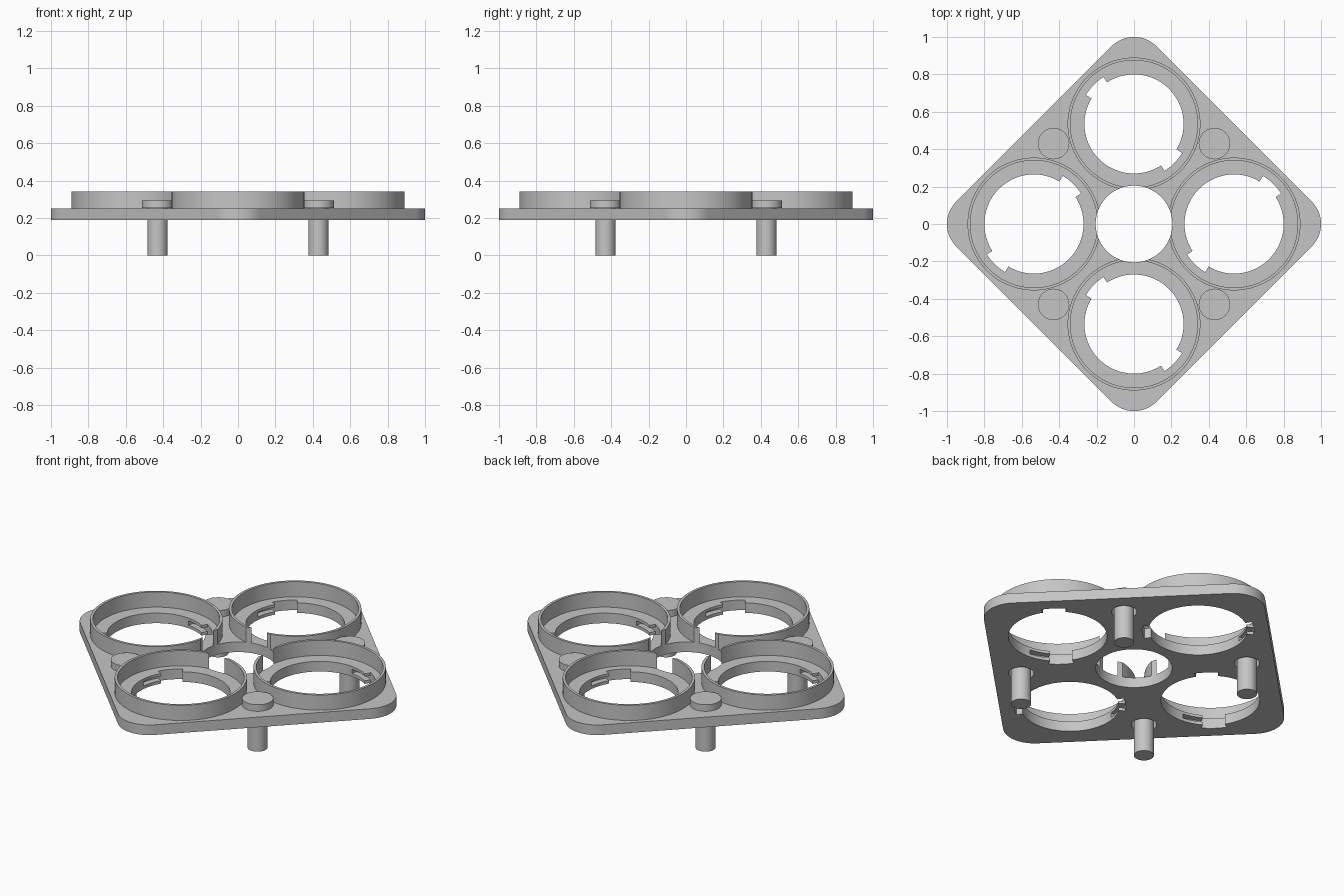
import bpy, bmesh
from math import sin, cos, pi, radians

if "Cube" in bpy.data.objects:
    bpy.data.objects.remove(bpy.data.objects["Cube"], do_unlink=True)

grey = bpy.data.materials.new("light grey plastic")
grey.use_nodes = True
COLOUR = (0.56, 0.56, 0.56, 1)
grey.diffuse_color = COLOUR
grey.node_tree.nodes["Principled BSDF"].inputs["Base Color"].default_value = COLOUR

BOTTOM, TOP, RIM = 0.19, 0.25, 0.34   # plate underside, plate top, ring top
RING_POS = 0.535                      # socket distance from the middle
PIN_POS = 0.43


def arc(cx, cy, r, a0, a1, steps):
    """Points along an arc, angles in degrees."""
    angles = [radians(a0 + (a1 - a0) * i / steps) for i in range(steps + 1)]
    return [(cx + r * cos(a), cy + r * sin(a)) for a in angles]


def circle(cx, cy, r, steps=96):
    return arc(cx, cy, r, 0, 360, steps)[:-1]


def prism(name, outline, z0, z1):
    """Extrude a closed outline from z0 to z1."""
    bm = bmesh.new()
    face = bm.faces.new([bm.verts.new((x, y, z0)) for x, y in outline])
    new = bmesh.ops.extrude_face_region(bm, geom=[face])["geom"]
    bmesh.ops.translate(bm, vec=(0, 0, z1 - z0),
                        verts=[v for v in new if isinstance(v, bmesh.types.BMVert)])
    bmesh.ops.recalc_face_normals(bm, faces=bm.faces)
    mesh = bpy.data.meshes.new(name)
    bm.to_mesh(mesh)
    bm.free()
    mesh.materials.append(grey)
    obj = bpy.data.objects.new(name, mesh)
    bpy.context.collection.objects.link(obj)
    return obj


def combine(obj, others, operation="DIFFERENCE"):
    """Apply booleans in turn, then drop the helper objects."""
    for other in others:
        mod = obj.modifiers.new("cut", "BOOLEAN")
        mod.operation, mod.solver, mod.object = operation, "EXACT", other
    bpy.context.view_layer.update()
    graph = bpy.context.evaluated_depsgraph_get()
    mesh = bpy.data.meshes.new_from_object(obj.evaluated_get(graph))
    obj.modifiers.clear()
    obj.data = mesh
    for other in others:
        bpy.data.objects.remove(other, do_unlink=True)


def smooth(obj):
    bpy.ops.object.select_all(action="DESELECT")
    obj.select_set(True)
    bpy.context.view_layer.objects.active = obj
    bpy.ops.object.shade_smooth_by_angle(angle=radians(30))


def sector(cx, cy, a0, a1, z0, z1):
    """Cutter for a notch in the edge of a socket hole."""
    outline = arc(cx, cy, 0.30, a0, a1, 10) + arc(cx, cy, 0.22, a1, a0, 10)
    return prism("notch_cutter", outline, z0, z1)


# Base plate: diamond with rounded corners
CORNER = 0.17
outline = []
for k in range(4):
    a = k * pi / 2
    d = 1 - CORNER
    outline += arc(d * cos(a), d * sin(a), CORNER, 90 * k - 45, 90 * k + 45, 16)
plate = prism("base_plate", outline, BOTTOM, TOP)

cutters = [prism("centre_cutter", circle(0, 0, 0.205), 0, 1)]
sides = ["left", "back", "right", "front"]
for k, side in enumerate(sides):
    a = k * pi / 2
    cx, cy = RING_POS * cos(a), RING_POS * sin(a)

    # Socket hole with two twist-lock notches and their undercut slots
    cutters.append(prism("hole_cutter", circle(cx, cy, 0.265), 0, 1))
    for turn in (33, 213):
        start = turn + 90 * (k % 2)
        cutters.append(sector(cx, cy, start, start + 26, 0, 1))
        cutters.append(sector(cx, cy, start + 20, start + 51, 0.208, 0.234))

    # Clearance hole for the pin
    b = a + pi / 4
    px, py = PIN_POS * 2 ** 0.5 * cos(b), PIN_POS * 2 ** 0.5 * sin(b)
    cutters.append(prism("pin_cutter", circle(px, py, 0.068, 48), 0, 1))

    # Raised collar around the socket, opened by the centre hole
    ring = prism(side + "_socket_ring", circle(cx, cy, 0.355), TOP, RIM)
    combine(ring, [prism("bore_cutter", circle(cx, cy, 0.34), 0, 1),
                   prism("centre_cutter", circle(0, 0, 0.205), 0, 1)])
    smooth(ring)

    # Headed pin
    pin = prism("pin_%d" % (k + 1), circle(px, py, 0.054, 48), 0, 0.27)
    combine(pin, [prism("pin_head", circle(px, py, 0.084, 48), 0.253, 0.292)], "UNION")
    smooth(pin)

combine(plate, cutters)
smooth(plate)
